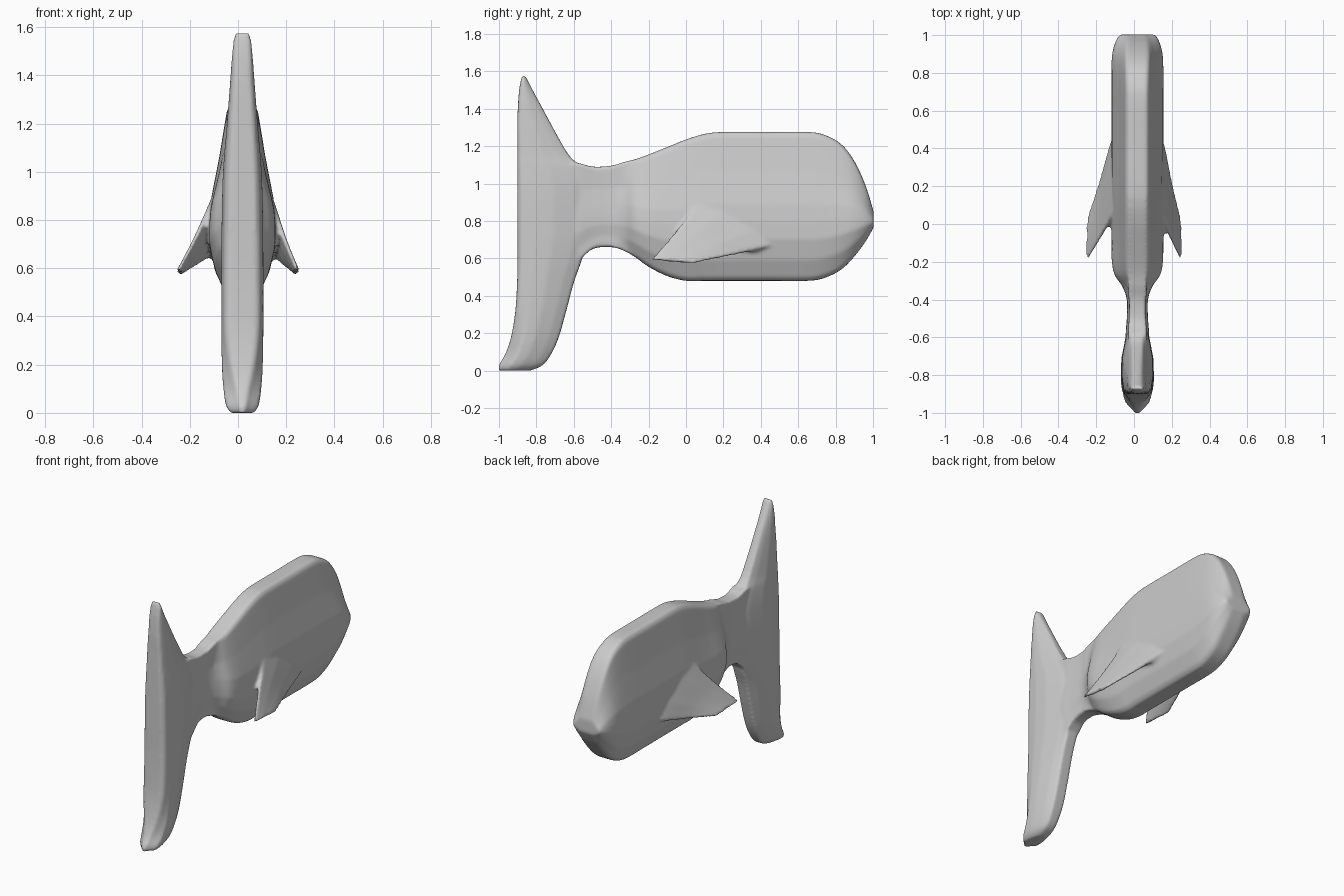
import bpy, bmesh
from mathutils import Vector

if "Cube" in bpy.data.objects:
    bpy.data.objects.remove(bpy.data.objects["Cube"])

CX = 0.018  # body centre line sits slightly right of the fin centre


def smooth_rows(rows, steps=6):
    """Catmull-Rom resampling of station tuples."""
    out = []
    for i in range(len(rows) - 1):
        p0, p1 = rows[max(i - 1, 0)], rows[i]
        p2, p3 = rows[i + 1], rows[min(i + 2, len(rows) - 1)]
        for k in range(steps):
            t = k / steps
            out.append(tuple(
                0.5 * (2 * b + (c - a) * t + (2 * a - 5 * b + 4 * c - d) * t * t
                       + (3 * b - a - 3 * c + d) * t ** 3)
                for a, b, c, d in zip(p0, p1, p2, p3)))
    return out + [rows[-1]]


def loft(bm, rings):
    """Bridge closed rings and cap both ends."""
    loops = [[bm.verts.new(p) for p in r] for r in rings]
    n = len(loops[0])
    for a, b in zip(loops, loops[1:]):
        for i in range(n):
            j = (i + 1) % n
            bm.faces.new((a[i], a[j], b[j], b[i]))
    bm.faces.new(loops[0][::-1])
    bm.faces.new(loops[-1])


bm = bmesh.new()

# Body: y, top z, bottom z, half width
body = [(-.78, 1.08, .60, .05), (-.60, 1.11, .58, .062), (-.50, 1.09, .65, .056),
        (-.40, 1.095, .66, .056), (-.33, 1.115, .64, .08), (-.27, 1.13, .605, .12),
        (-.20, 1.155, .555, .135), (-.10, 1.195, .505, .137), (0, 1.235, .48, .137),
        (.10, 1.265, .48, .137), (.20, 1.275, .48, .137), (.45, 1.275, .48, .137),
        (.65, 1.275, .48, .137), (.74, 1.26, .495, .137), (.83, 1.21, .54, .137),
        (.90, 1.12, .61, .133), (.96, .99, .69, .118), (1.003, .85, .765, .095)]
# fraction of half width, fraction of height
body_half = [(.36, 1), (.47, .97), (.70, .73), (.95, .51), (1, .40),
             (1, .28), (.82, .14), (.52, .025), (.36, 0)]
rings = []
for y, top, bot, w in smooth_rows(body):
    side = [(max(f * w, min(.048, .8 * w)), bot + h * (top - bot)) for f, h in body_half]
    rings.append([(CX + x, y, z) for x, z in side]
                 + [(CX - x, y, z) for x, z in reversed(side)])
loft(bm, rings)

# Tail: z, back y, front y, half width, relative width of back edge
tail = [(.0, -1.0, -.83, .05, .3), (.03, -1.0, -.765, .07, .3), (.09, -.965, -.72, .08, .4),
        (.18, -.935, -.68, .087, .6), (.32, -.912, -.64, .09, .8), (.47, -.903, -.60, .09, .85),
        (.60, -.90, -.555, .09, .85), (.75, -.90, -.52, .089, .85), (.95, -.90, -.52, .085, .85),
        (1.08, -.90, -.56, .077, .85), (1.15, -.90, -.625, .07, .85), (1.25, -.90, -.685, .062, .85),
        (1.38, -.90, -.755, .052, .8), (1.50, -.892, -.82, .043, .8), (1.575, -.878, -.858, .034, .8)]
rings = []
for z, back, front, w, k in smooth_rows(tail):
    prof = [(0, .75 * k), (.05, k), (.25, max(k, .97)), (.5, .95), (.8, .7), (1, .42)]
    side = [(f * w, back + h * (front - back)) for h, f in prof]
    rings.append([(CX + x, y, z) for x, y in side]
                 + [(CX - x, y, z) for x, y in reversed(side)])
loft(bm, rings)

# Side fins: trailing point, leading point, thickness, centre shift
fin = [(.07, .16, .99, .07, .60, .70, .035, .018),
       (.125, .05, .865, .135, .42, .655, .026, .016),
       (.182, -.065, .73, .185, .23, .615, .017, .008),
       (.246, -.188, .592, .243, .04, .575, .011, 0)]
for s in (1, -1):
    rings = []
    for r in smooth_rows(fin):
        a, b = Vector(r[0:3]), Vector(r[3:6])
        n = Vector((.85, 0, .5)) * r[6]
        pts = [a + (b - a) * u + n * h for u, h in
               [(0, .5), (.3, 1), (.7, 1), (1, .5), (1, -.5), (.7, -1), (.3, -1), (0, -.5)]]
        rings.append([(r[7] + s * p.x, p.y, p.z) for p in pts])
    loft(bm, rings)

bmesh.ops.recalc_face_normals(bm, faces=bm.faces)
mesh = bpy.data.meshes.new("whale_body")
bm.to_mesh(mesh)
bm.free()
whale = bpy.data.objects.new("whale_body", mesh)
bpy.context.collection.objects.link(whale)

# Fuse the parts into one skin and soften the joins
remesh = whale.modifiers.new("fuse", 'REMESH')
remesh.mode = 'VOXEL'
remesh.voxel_size = 0.009
remesh.use_smooth_shade = True
soften = whale.modifiers.new("soften", 'SMOOTH')
soften.factor = 0.5
soften.iterations = 8
